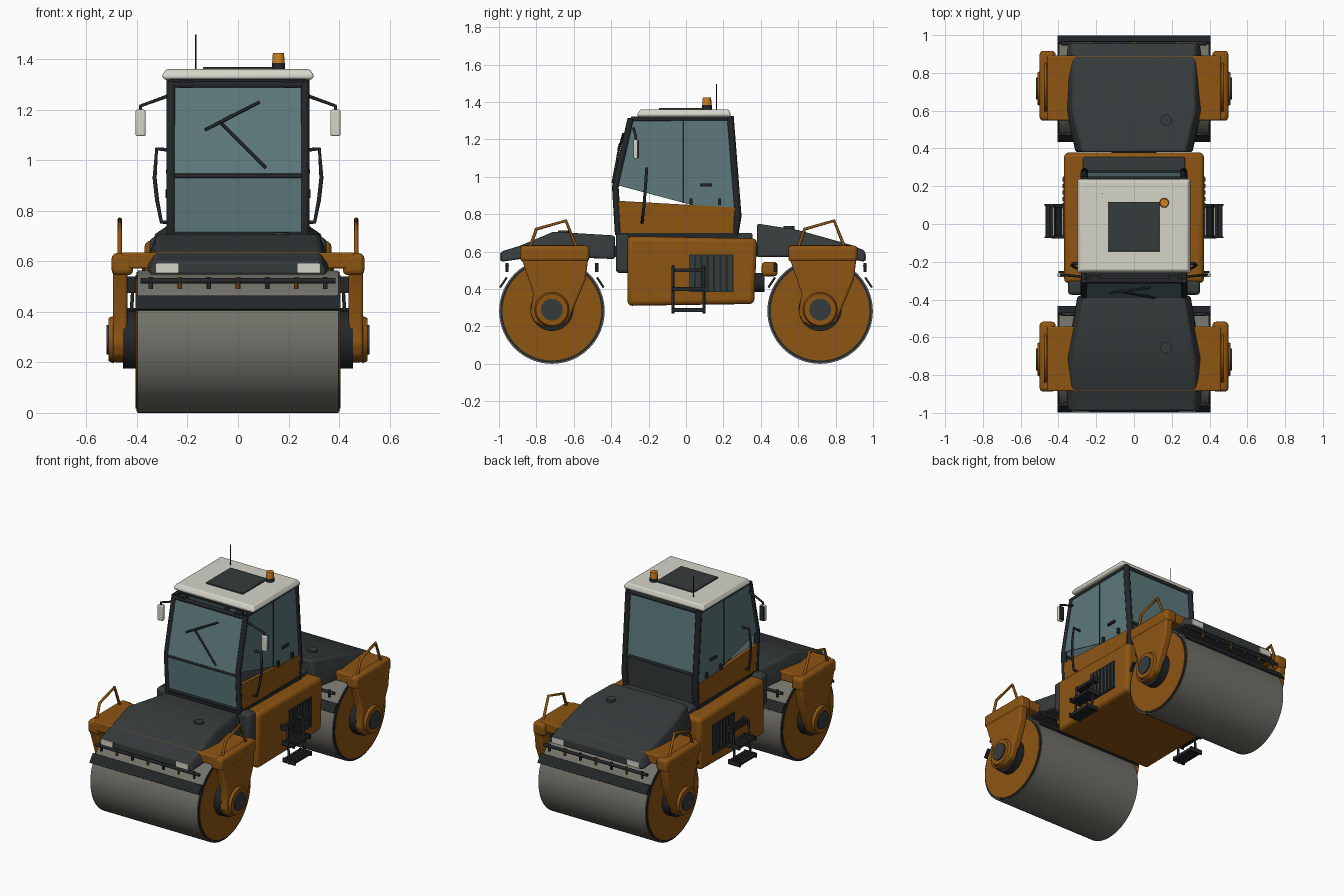
import bpy, bmesh, math
from mathutils import Vector

if "Cube" in bpy.data.objects:
    bpy.data.objects.remove(bpy.data.objects["Cube"])

def material(name, rgb):
    m = bpy.data.materials.new(name)
    m.diffuse_color = (*rgb, 1)
    m.use_nodes = True
    m.node_tree.nodes["Principled BSDF"].inputs["Base Color"].default_value = m.diffuse_color
    return m

ORANGE = material("orange_paint", (0.27, 0.09, 0.006))
AMBER = material("amber_lamp", (0.62, 0.22, 0.015))
DARK = material("dark_grey_paint", (0.036, 0.043, 0.045))
BLACK = material("black_trim", (0.017, 0.02, 0.022))
STEEL = material("drum_steel", (0.17, 0.165, 0.142))
GLASS = material("teal_glass", (0.11, 0.19, 0.2))
WHITE = material("off_white", (0.66, 0.66, 0.59))

def add_mesh(name, verts, faces, mat, bevel=0):
    me = bpy.data.meshes.new(name)
    me.from_pydata(verts, [], faces)
    bm = bmesh.new()
    bm.from_mesh(me)
    bmesh.ops.recalc_face_normals(bm, faces=bm.faces)
    bm.to_mesh(me)
    bm.free()
    me.materials.append(mat)
    ob = bpy.data.objects.new(name, me)
    bpy.context.collection.objects.link(ob)
    if bevel:
        b = ob.modifiers.new("bevel", 'BEVEL')
        b.width, b.segments, b.limit_method = bevel, 3, 'ANGLE'
    return ob

def loft(name, rings, mat, bevel=0):
    """Skin equal-length closed rings and cap both ends."""
    n = len(rings[0])
    verts = [p for r in rings for p in r]
    faces = [(k*n+i, k*n+(i+1) % n, (k+1)*n+(i+1) % n, (k+1)*n+i)
             for k in range(len(rings)-1) for i in range(n)]
    faces += [tuple(range(n)), tuple(range(len(verts)-n, len(verts)))]
    return add_mesh(name, verts, faces, mat, bevel)

def prism(name, x0, x1, yz, mat, bevel=0):
    return loft(name, [[(x, y, z) for y, z in yz] for x in (x0, x1)], mat, bevel)

def box(name, x, y, z, mat, bevel=0):
    return prism(name, x[0], x[1], [(y[0], z[0]), (y[1], z[0]), (y[1], z[1]), (y[0], z[1])], mat, bevel)

def cyl(name, a, b, r, mat, sides=32, r2=None):
    a, b = Vector(a), Vector(b)
    q = (b - a).to_track_quat('Z', 'Y')
    ring = lambda c, rad: [tuple(c + q @ Vector((rad*math.cos(2*math.pi*i/sides), rad*math.sin(2*math.pi*i/sides), 0)))
                           for i in range(sides)]
    return loft(name, [ring(a, r), ring(b, r2 or r)], mat)

def pipe(name, pts, r, mat, res=2):
    cu = bpy.data.curves.new(name, 'CURVE')
    cu.dimensions, cu.bevel_depth, cu.bevel_resolution, cu.use_fill_caps = '3D', r, res, True
    sp = cu.splines.new('POLY')
    sp.points.add(len(pts)-1)
    for p, co in zip(sp.points, pts):
        p.co = (*co, 1)
    cu.materials.append(mat)
    ob = bpy.data.objects.new(name, cu)
    bpy.context.collection.objects.link(ob)

def sheet(name, a, b, hw, mat, t=0.006):
    """Thin cross-wide pane between two (y, z) points."""
    d = Vector((b[0]-a[0], b[1]-a[1])).normalized() * t
    n = (-d[1], d[0])
    prism(name, -hw, hw, [a, b, (b[0]+n[0], b[1]+n[1]), (a[0]+n[0], a[1]+n[1])], mat)

def mx(x0, x1, s):
    return tuple(sorted((s*x0, s*x1)))

R = 0.282
# Drum units: front and rear share the same yoke, only shifted
for tag, cy, out in (("front", -0.717, -1), ("rear", 0.717, 1)):
    n = tag + "_"
    cyl(n+"drum", (-0.397, cy, R), (0.397, cy, R), R, STEEL, 72)
    cyl(n+"drum_rim", (-0.402, cy, R), (0.402, cy, R), 0.276, BLACK, 72)
    cyl(n+"drum_disc", (-0.405, cy, R), (0.405, cy, R), 0.264, ORANGE, 72)
    box(n+"yoke_beam", (-0.46, 0.46), (cy-0.168, cy+0.175), (0.572, 0.635), ORANGE, 0.008)
    for s, side in ((-1, "left"), (1, "right")):
        m = n + side + "_"
        box(m+"yoke_ear", mx(0.415, 0.5, s), (cy-0.17, cy+0.2), (0.545, 0.632), ORANGE, 0.02)
        prism(m+"yoke_arm", s*0.438, s*0.495,
              [(cy+a, z) for a, z in ((-0.165, 0.57), (0.195, 0.57), (0.18, 0.45), (0.105, 0.27), (0.085, 0.225),
                                      (0.04, 0.2), (-0.05, 0.2), (-0.095, 0.225), (-0.115, 0.27), (-0.1, 0.38))],
              ORANGE, 0.012)
        cyl(m+"bearing", (s*0.4, cy, 0.29), (s*0.455, cy, 0.29), 0.115, BLACK)
        cyl(m+"hub_ring", (s*0.49, cy, 0.29), (s*0.512, cy, 0.29), 0.095, ORANGE, 32, 0.085)
        cyl(m+"hub_cap", (s*0.5, cy, 0.29), (s*0.52, cy, 0.29), 0.058, DARK)
        pipe(m+"handrail", [(s*0.468, cy+a, z) for a, z in
                            ((-0.118, 0.62), (-0.083, 0.72), (0.075, 0.765), (0.132, 0.62))], 0.009, ORANGE)
        # Headlamps set into the nose
        ye = -0.99 if out < 0 else 0.957
        box(m+"lamp", mx(0.235, 0.325, s), (ye-0.005, ye+0.005), (0.552, 0.592), WHITE, 0.003)
        box(m+"yoke_bracket", mx(0.4, 0.44, s), (cy-0.08, cy+0.1), (0.475, 0.54), BLACK)
    # Scrapers and water spray bars on both sides of the drum
    for d, pos in ((-1, "fore"), (1, "aft")):
        c, t = (cy + d*0.254, 0.432), (-d*0.018, 0.027)
        o = (d*0.01, 0.006)
        prism(n+pos+"_scraper", -0.405, 0.405,
              [(c[0]-t[0], c[1]-t[1]), (c[0]+t[0], c[1]+t[1]),
               (c[0]+t[0]+o[0], c[1]+t[1]+o[1]), (c[0]-t[0]+o[0], c[1]-t[1]+o[1])], BLACK)
        y = cy + d*0.24
        pipe(n+pos+"_spray_bar", [(-0.385, y, 0.523), (0.385, y, 0.523)], 0.011, BLACK)
        for i in range(7):
            x = -0.345 + i*0.115
            cyl(n+pos+"_nozzle", (x, y, 0.49), (x, y, 0.538), 0.009, ORANGE if i % 2 else DARK, 8)

# Hoods lofted from (y, bottom half width, top half width, bottom z, top z)
def hood(name, secs):
    loft(name, [[(-wb, y, zb), (wb, y, zb), (wb-0.005, y, zb+(zt-zb)*0.4), (wt, y, zt), (-wt, y, zt),
                 (-wb+0.005, y, zb+(zt-zb)*0.4)] for y, wb, wt, zb, zt in secs], DARK, 0.012)
hood("front_hood", [(-0.99, 0.35, 0.325, 0.545, 0.6), (-0.885, 0.36, 0.325, 0.56, 0.632),
                    (-0.71, 0.36, 0.32, 0.573, 0.706), (-0.38, 0.3, 0.265, 0.56, 0.686)])
hood("rear_hood", [(0.38, 0.31, 0.275, 0.57, 0.75), (0.6, 0.36, 0.325, 0.573, 0.715),
                   (0.885, 0.36, 0.32, 0.56, 0.635), (0.957, 0.35, 0.32, 0.545, 0.605)])
cyl("front_filler_cap", (0.17, -0.655, 0.68), (0.17, -0.655, 0.714), 0.03, DARK, 20)
cyl("rear_filler_cap", (0.17, 0.55, 0.7), (0.17, 0.55, 0.736), 0.03, DARK, 20)

# Centre body
prism("body", -0.37, 0.37, [(-0.313, 0.31), (0.365, 0.32), (0.38, 0.67), (-0.313, 0.682)], ORANGE, 0.025)
box("front_bulkhead", (-0.35, 0.35), (-0.375, -0.3), (0.485, 0.695), DARK, 0.02)
box("cab_floor", (-0.28, 0.28), (-0.375, 0.275), (0.67, 0.7), BLACK)
box("rear_deck", (-0.27, 0.27), (0.25, 0.355), (0.66, 0.7), DARK, 0.01)
box("front_link", (-0.12, 0.12), (-0.56, -0.35), (0.57, 0.63), BLACK)
cyl("rear_joint", (0, 0.36, 0.435), (0, 0.42, 0.435), 0.05, BLACK)
box("rear_joint_block", (-0.2, 0.2), (0.405, 0.49), (0.468, 0.545), ORANGE, 0.02)
box("rear_link", (-0.12, 0.12), (0.36, 0.58), (0.575, 0.63), BLACK)

for s, side in ((-1, "left_"), (1, "right_")):
    # Engine vents with slats
    box(side+"vent", mx(0.36, 0.373, s), (0.015, 0.255), (0.385, 0.585), BLACK)
    for i in range(7):
        y = 0.02 + i*0.034
        box(side+"vent_slat", mx(0.37, 0.379, s), (y, y+0.022), (0.39, 0.58), DARK)
    # Access steps
    for y in (-0.07, 0.095):
        pipe(side+"step_rail", [(s*0.37, y, 0.52), (s*0.415, y, 0.51), (s*0.43, y, 0.27)], 0.008, BLACK)
    for z, xa, xb in ((0.5, 0.37, 0.42), (0.4, 0.38, 0.47), (0.288, 0.385, 0.475)):
        for k in range(4):
            w = (xb-xa)/4
            box(side+"step_tread", mx(xa+k*w, xa+k*w+w*0.75, s), (-0.075, 0.105), (z-0.01, z+0.01), BLACK)
        for y in (-0.075, 0.095):
            box(side+"step_end", mx(xa, xb, s), (y, y+0.01), (z-0.015, z+0.015), BLACK)
    # Cab side: lower panel, glass, posts
    prism(side+"cab_panel", s*0.255, s*0.278, [(-0.365, 0.69), (-0.375, 0.872), (0.262, 0.836), (0.25, 0.69)], ORANGE)
    prism(side+"cab_glass", s*0.266, s*0.272, [(-0.375, 0.957), (-0.298, 1.3), (0.235, 1.305), (0.262, 0.835),
                                               (0.15, 0.838), (0.02, 0.852)], GLASS)
    pipe(side+"front_post", [(s*0.265, -0.362, 0.69), (s*0.265, -0.378, 0.945), (s*0.265, -0.295, 1.31)], 0.018, BLACK)
    pipe(side+"rear_post", [(s*0.262, 0.26, 0.69), (s*0.262, 0.277, 0.79), (s*0.262, 0.235, 1.325)], 0.02, BLACK)
    pipe(side+"roof_rail", [(s*0.265, -0.295, 1.308), (s*0.265, 0.235, 1.312)], 0.013, BLACK)
    box(side+"door_seam", mx(0.268, 0.275, s), (-0.018, -0.011), (0.86, 1.3), BLACK)
    box(side+"door_handle", mx(0.27, 0.285, s), (0.075, 0.14), (0.948, 0.963), BLACK)
    for y in (0.02, 0.17):
        box(side+"door_hinge", mx(0.27, 0.286, s), (y, y+0.016), (0.85, 0.885), BLACK)
    # Grab rail, mirror, work lamp
    pipe(side+"grab_rail", [(s*0.27, -0.21, 1.04), (s*0.322, -0.21, 1.045), (s*0.33, -0.218, 0.93), (s*0.32, -0.225, 0.84),
                            (s*0.303, -0.235, 0.755), (s*0.27, -0.235, 0.755)], 0.008, BLACK)
    pipe(side+"mirror_arm", [(s*0.27, -0.28, 1.257), (s*0.385, -0.268, 1.215), (s*0.385, -0.268, 1.18)], 0.007, BLACK)
    box(side+"mirror", mx(0.366, 0.405, s), (-0.28, -0.258), (1.095, 1.2), WHITE, 0.007)
    box(side+"mirror_back", mx(0.37, 0.401, s), (-0.26, -0.25), (1.1, 1.195), BLACK)
    box(side+"work_lamp", mx(0.18, 0.235, s), (-0.31, -0.27), (1.285, 1.315), BLACK)

# Windscreen, rear window and cross bars
sheet("upper_windscreen", (-0.382, 0.945), (-0.3, 1.29), 0.255, GLASS)
sheet("lower_windscreen", (-0.366, 0.7), (-0.382, 0.93), 0.255, GLASS)
sheet("rear_window", (0.272, 0.9), (0.24, 1.31), 0.255, GLASS)
sheet("rear_panel", (0.262, 0.69), (0.274, 0.9), 0.255, DARK)
for name, y, z in (("windscreen_bar", -0.38, 0.937), ("windscreen_header", -0.3, 1.298), ("windscreen_sill", -0.365, 0.705),
                   ("rear_header", 0.237, 1.312), ("rear_bar", 0.274, 0.9)):
    pipe(name, [(-0.265, y, z), (0.265, y, z)], 0.009 if "bar" in name else 0.014, BLACK)
pipe("wiper_arm", [(0.11, -0.392, 0.97), (-0.07, -0.358, 1.15)], 0.006, BLACK)
pipe("wiper_blade", [(-0.13, -0.365, 1.12), (0.085, -0.336, 1.23)], 0.006, BLACK)
pipe("wiper_link", [(-0.07, -0.36, 1.15), (-0.02, -0.352, 1.177)], 0.007, BLACK)

# Roof with hatch, beacon and aerial
box("roof_lining", (-0.265, 0.265), (-0.255, 0.235), (1.305, 1.325), BLACK)
loft("roof", [[(-w, a, z), (w, a, z), (w, b, z), (-w, b, z)] for w, a, b, z in
              ((0.29, -0.255, 0.235, 1.318), (0.302, -0.262, 0.24, 1.332), (0.285, -0.245, 0.228, 1.36))], WHITE, 0.008)
box("roof_hatch", (-0.138, 0.138), (-0.145, 0.117), (1.355, 1.369), DARK, 0.003)
cyl("beacon_base", (0.16, 0.112, 1.355), (0.16, 0.112, 1.384), 0.026, BLACK, 20)
cyl("beacon", (0.16, 0.112, 1.384), (0.16, 0.112, 1.424), 0.025, AMBER, 20, 0.022)
cyl("aerial", (-0.168, 0.162, 1.355), (-0.168, 0.162, 1.497), 0.003, BLACK, 6)

# Smooth shading with sharp edges kept
bpy.ops.object.select_all(action='DESELECT')
for ob in bpy.context.scene.objects:
    if ob.type == 'MESH':
        ob.select_set(True)
        bpy.context.view_layer.objects.active = ob
bpy.ops.object.shade_smooth_by_angle(angle=math.radians(30))
